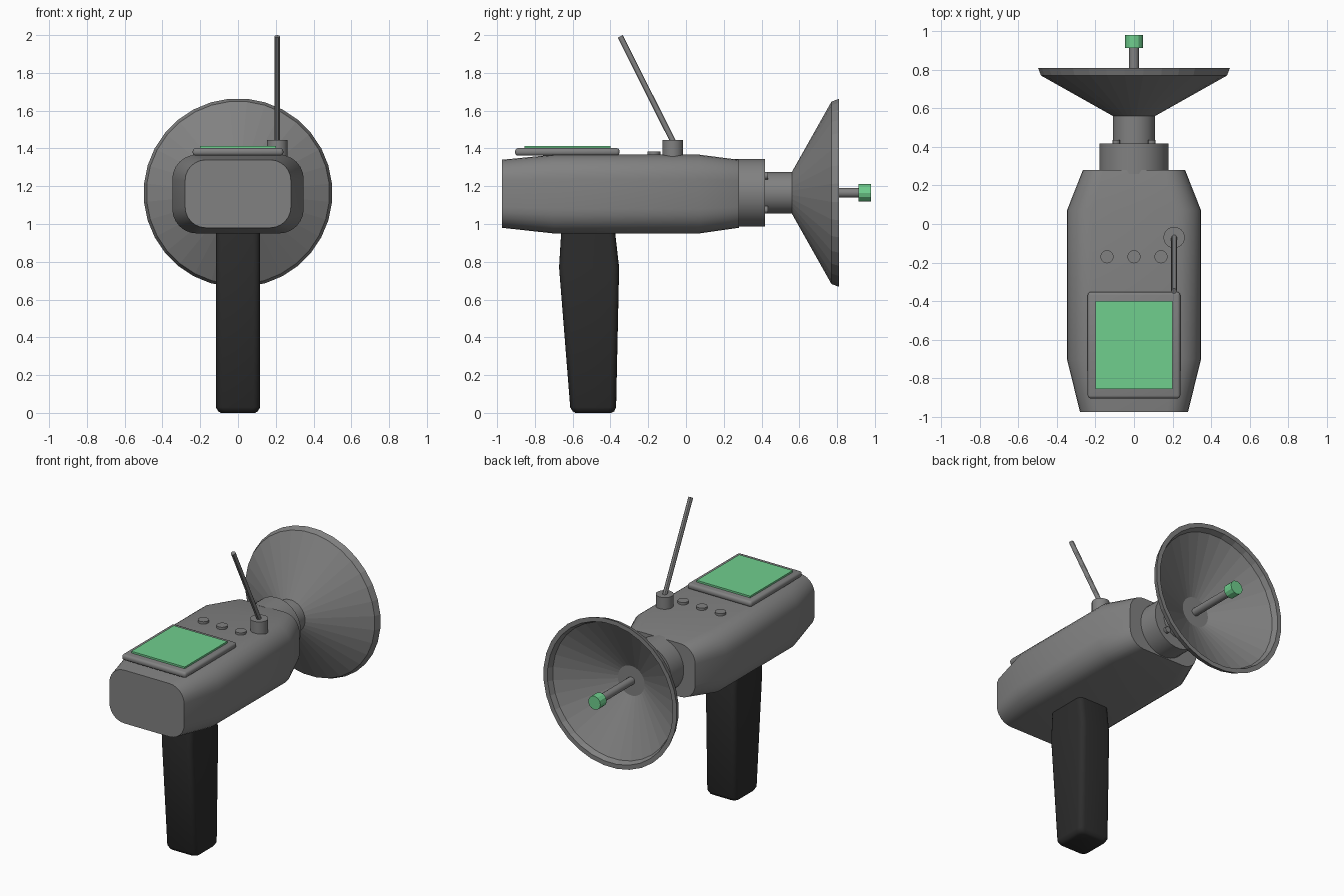
import bpy, bmesh, math
from mathutils import Vector

if "Cube" in bpy.data.objects:
    bpy.data.objects.remove(bpy.data.objects["Cube"])

AXIS_Z = 1.165  # height of the barrel axis


def material(name, rgb):
    m = bpy.data.materials.new(name)
    m.diffuse_color = (*rgb, 1)
    m.use_nodes = True
    m.node_tree.nodes["Principled BSDF"].inputs["Base Color"].default_value = m.diffuse_color
    return m


GREY = material("grey_metal", (0.22, 0.22, 0.22))
BLACK = material("black_grip", (0.026, 0.026, 0.026))
GREEN = material("green_glow", (0.16, 0.62, 0.27))


def finish(name, bm, mat, smooth=None):
    bmesh.ops.recalc_face_normals(bm, faces=bm.faces)
    me = bpy.data.meshes.new(name)
    bm.to_mesh(me)
    bm.free()
    me.materials.append(mat)
    ob = bpy.data.objects.new(name, me)
    bpy.context.collection.objects.link(ob)
    if smooth:
        bpy.ops.object.select_all(action='DESELECT')
        ob.select_set(True)
        bpy.context.view_layer.objects.active = ob
        bpy.ops.object.shade_smooth_by_angle(angle=math.radians(smooth))
    return ob


def loft(name, rings, mat, smooth=None, closed=False):
    """Skin matching rings of points; cap the ends or join them up."""
    bm = bmesh.new()
    vs = [[bm.verts.new(p) for p in r] for r in rings]
    n = len(vs[0])
    pairs = list(zip(vs, vs[1:])) + ([(vs[-1], vs[0])] if closed else [])
    for a, b in pairs:
        for i in range(n):
            j = (i + 1) % n
            bm.faces.new((a[i], a[j], b[j], b[i]))
    if not closed:
        bm.faces.new(vs[0])
        bm.faces.new(vs[-1])
    return finish(name, bm, mat, smooth)


def rounded(hw, hh, r, steps):
    """Rounded rectangle outline around the origin."""
    pts = []
    for k, (sx, sy) in enumerate(((1, 1), (-1, 1), (-1, -1), (1, -1))):
        for s in range(steps + 1):
            a = math.pi / 2 * (k + s / steps)
            pts.append((sx * (hw - r) + r * math.cos(a), sy * (hh - r) + r * math.sin(a)))
    return pts


def lathe_y(name, profile, mat, seg=32, smooth=None, closed=False):
    """Turn (y, radius) points about the barrel axis."""
    angles = [2 * math.pi * (i + 0.5) / seg for i in range(seg)]
    rings = [[(r * math.cos(a), y, AXIS_Z + r * math.sin(a)) for a in angles] for y, r in profile]
    return loft(name, rings, mat, smooth, closed)


def rod(name, start, end, r, mat, seg=16, smooth=30):
    """Cylinder between two points."""
    a, b = Vector(start), Vector(end)
    bm = bmesh.new()
    bmesh.ops.create_cone(bm, cap_ends=True, segments=seg, radius1=r, radius2=r, depth=(b - a).length)
    bm.transform((b - a).to_track_quat('Z', 'Y').to_matrix().to_4x4())
    bmesh.ops.translate(bm, vec=(a + b) / 2, verts=bm.verts)
    return finish(name, bm, mat, smooth)


def box(name, x, y, z, mat, bevel=0):
    bm = bmesh.new()
    bmesh.ops.create_cube(bm, size=1)
    for v in bm.verts:
        v.co = [lo + (c + 0.5) * (hi - lo) for c, (lo, hi) in zip(v.co, (x, y, z))]
    if bevel:
        bmesh.ops.bevel(bm, geom=bm.edges[:], offset=bevel, segments=3, profile=0.5, affect='EDGES')
    return finish(name, bm, mat, 40 if bevel else None)


# Main body: rounded sections that taper at both ends
sections = [(-0.975, 0.28, 0.98, 1.34, 0.11), (-0.7, 0.348, 0.95, 1.367, 0.13),
            (0.07, 0.348, 0.95, 1.367, 0.13), (0.28, 0.265, 0.98, 1.34, 0.11)]
loft("body", [[(px, y, (z0 + z1) / 2 + pz) for px, pz in rounded(hw, (z1 - z0) / 2, r, 6)]
              for y, hw, z0, z1, r in sections], GREY, 35)

# Grip with a swelling near the top and a rounded foot
grip = [(0.0, -0.585, -0.395, 0.09), (0.008, -0.6, -0.38, 0.105), (0.03, -0.613, -0.37, 0.117),
        (0.77, -0.672, -0.354, 0.117), (0.97, -0.66, -0.377, 0.117)]
loft("grip", [[(px, (y0 + y1) / 2 + py, z) for px, py in rounded(hw, (y1 - y0) / 2, 0.035, 4)]
              for z, y0, y1, hw in grip], BLACK, 40)

# Collar, neck and neck bolts
lathe_y("collar", [(0.26, 0.18), (0.417, 0.18)], GREY, 32, 30)
lathe_y("neck", [(0.40, 0.11), (0.585, 0.11)], GREY, 32, 30)
for sx in (-1, 1):
    for sz in (-1, 1):
        x, z = sx * 0.092, AXIS_Z + sz * 0.09
        rod("neck_bolt", (x, 0.41, z), (x, 0.435, z), 0.02, GREY, 12)

# Hollow dish
lathe_y("dish", [(0.56, 0.11), (0.77, 0.485), (0.81, 0.5), (0.81, 0.47), (0.775, 0.455), (0.585, 0.1)],
        GREY, 32, None, True)

# Feed rod and glowing tip
rod("feed_rod", (0, 0.57, AXIS_Z), (0, 0.92, AXIS_Z), 0.026, GREY)
rod("feed_tip", (0, 0.913, AXIS_Z), (0, 0.98, AXIS_Z), 0.046, GREEN, 12, None)

# Display
box("screen_frame", (-0.24, 0.24), (-0.905, -0.352), (1.362, 1.402), GREY, 0.016)
box("screen", (-0.2, 0.2), (-0.855, -0.4), (1.39, 1.414), GREEN)

# Buttons
for x in (-0.14, 0, 0.14):
    rod("button", (x, -0.17, 1.35), (x, -0.17, 1.383), 0.034, GREY, 20)

# Antenna
rod("antenna_base", (0.208, -0.07, 1.35), (0.208, -0.07, 1.446), 0.055, GREY, 24)
rod("antenna", (0.208, -0.06, 1.42), (0.208, -0.348, 1.993), 0.015, GREY, 12)
